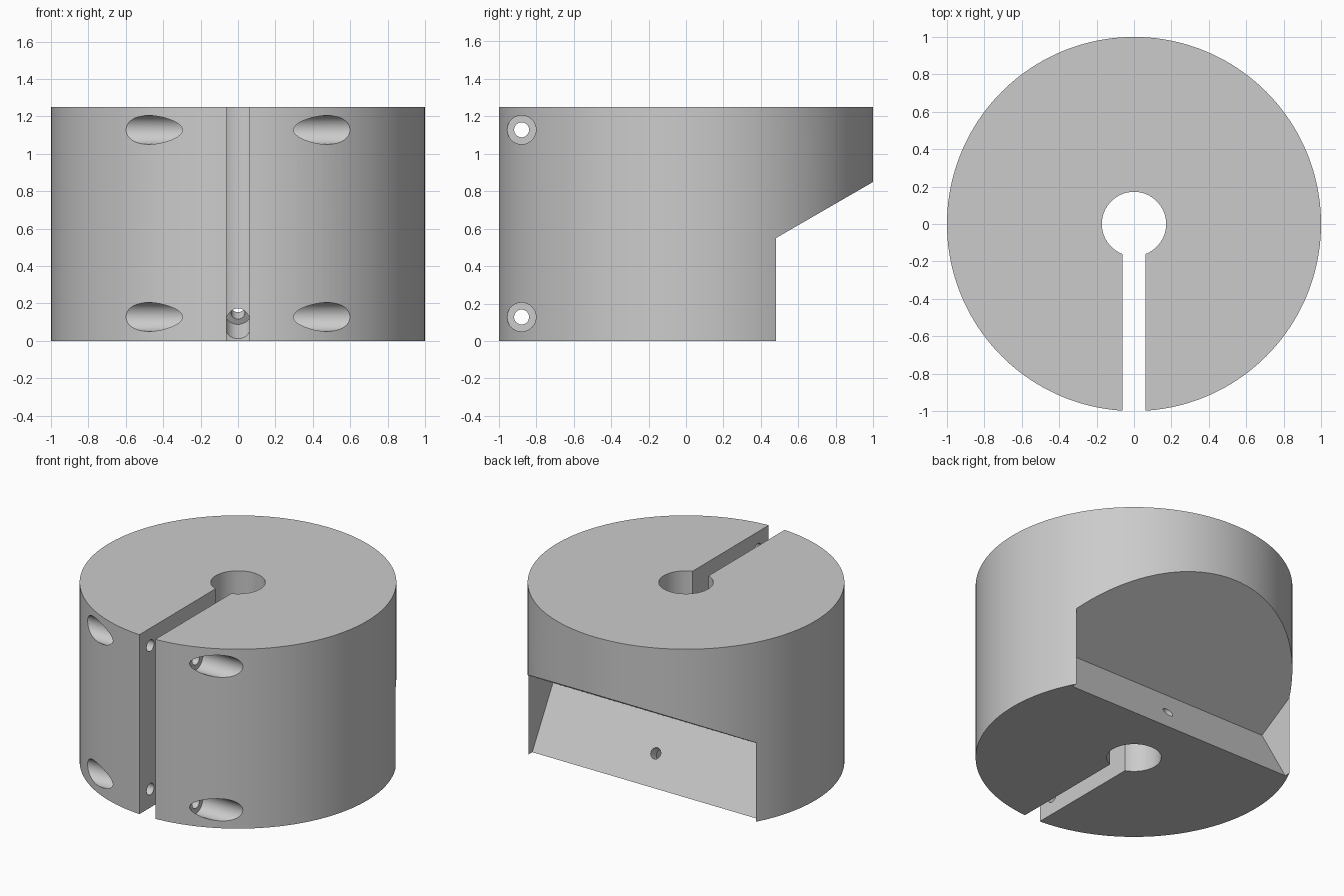
import bpy
from math import radians
from mathutils import Matrix, Vector

cube = bpy.data.objects.get("Cube")
if cube:
    bpy.data.objects.remove(cube, do_unlink=True)

HEIGHT = 1.25
TILT = Matrix.Rotation(radians(30), 4, "X")


def cylinder(name, radius, start, end, sides=64):
    """Cylinder running from start to end."""
    start, end = Vector(start), Vector(end)
    axis = end - start
    bpy.ops.mesh.primitive_cylinder_add(
        vertices=sides, radius=radius, depth=axis.length,
        location=(start + end) / 2,
        rotation=axis.to_track_quat("Z", "Y").to_euler())
    obj = bpy.context.object
    obj.name = name
    return obj


def box(name, size, center, rotation=(0, 0, 0)):
    bpy.ops.mesh.primitive_cube_add(size=1, location=center, rotation=rotation)
    obj = bpy.context.object
    obj.name = name
    obj.scale = size
    return obj


def cut(target, cutter):
    """Subtract the cutter, then remove it."""
    cutter.hide_render = True
    bpy.context.view_layer.objects.active = target
    mod = target.modifiers.new("cut", "BOOLEAN")
    mod.operation = "DIFFERENCE"
    mod.solver = "EXACT"
    mod.object = cutter
    bpy.ops.object.modifier_apply(modifier=mod.name)
    bpy.data.objects.remove(cutter, do_unlink=True)


# Round body with centre bore and front slot
body = cylinder("clamp_body", 1, (0, 0, 0), (0, 0, HEIGHT), 160)
cut(body, cylinder("bore", 0.172, (0, 0, -0.2), (0, 0, HEIGHT + 0.2)))
cut(body, box("slot", (0.122, 1.2, 2), (0, -0.7, 0.6)))

# Tilted pocket in the lower back
outward = TILT @ Vector((0, 1, 0))
upward = TILT @ Vector((0, 0, 1))
corner = Vector((0, 0.212, 0.395))
cut(body, box("back_pocket", (1.754, 1.5, 1.5),
              corner + 0.75 * (outward - upward), (radians(30), 0, 0)))

# Tilted stepped screw hole between pocket and bore
face_point = Vector((0, 0.33, 0.184))
cut(body, cylinder("back_hole", 0.037, face_point - 0.25 * outward,
                   face_point + 0.2 * outward, 32))
cut(body, cylinder("back_counterbore", 0.07, face_point - 0.25 * outward,
                   face_point - 0.07 * outward, 48))

# Two clamp screw holes across the slot, counterbored at both ends
for z in (0.128, 1.128):
    cut(body, cylinder("clamp_hole", 0.04, (-1, -0.878, z), (1, -0.878, z), 32))
    for side in (-1, 1):
        cut(body, cylinder("clamp_counterbore", 0.077, (side * 0.29, -0.878, z),
                           (side * 1.1, -0.878, z), 48))

# Single grey finish
grey = bpy.data.materials.new("plain_grey")
grey.use_nodes = True
colour = (0.6, 0.6, 0.6, 1)
grey.diffuse_color = colour
grey.node_tree.nodes["Principled BSDF"].inputs["Base Color"].default_value = colour
body.data.materials.clear()
body.data.materials.append(grey)
for poly in body.data.polygons:
    poly.material_index = 0

bpy.ops.object.select_all(action="DESELECT")
body.select_set(True)
bpy.context.view_layer.objects.active = body
bpy.ops.object.shade_smooth_by_angle(angle=radians(30))
